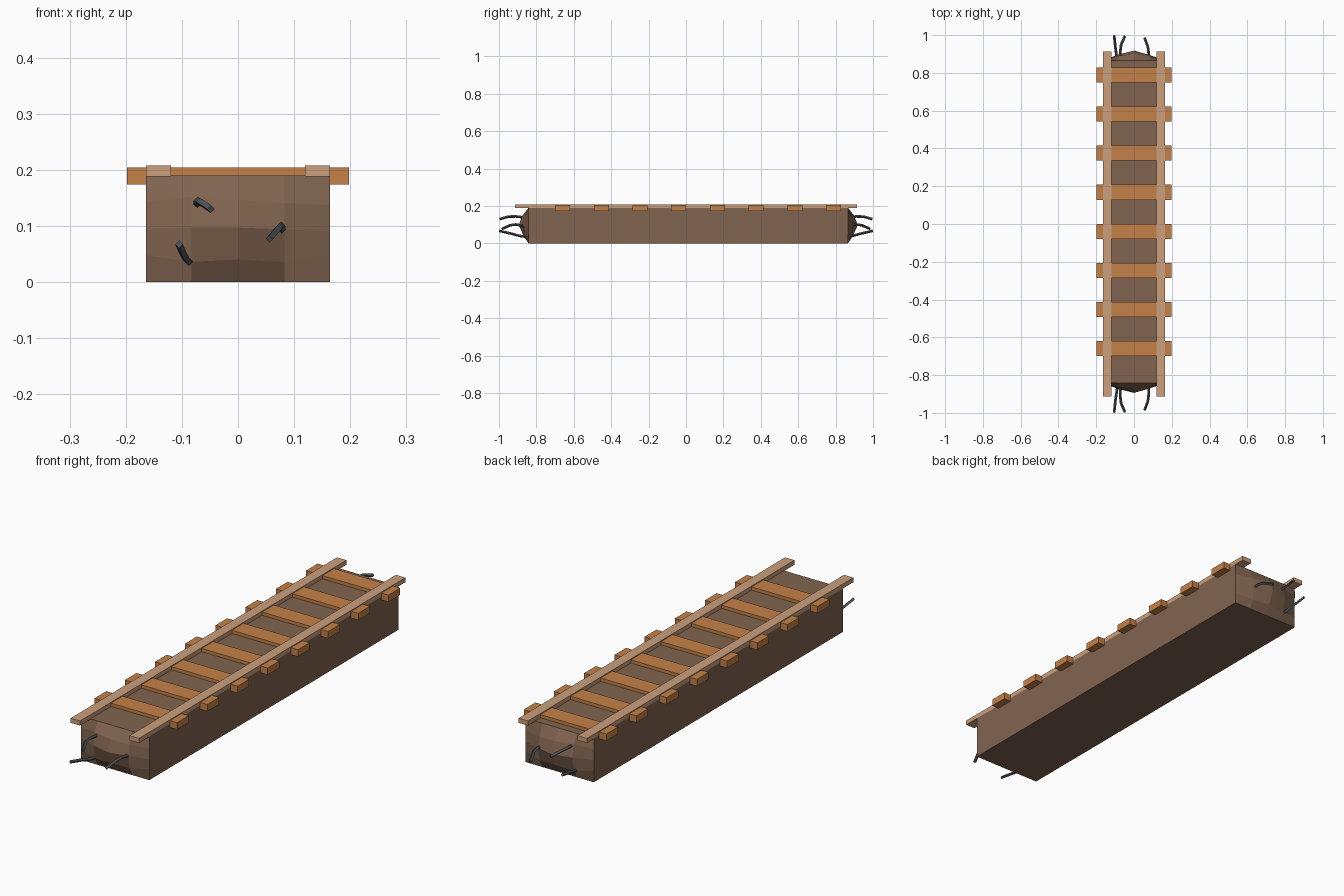
import bpy, bmesh

if "Cube" in bpy.data.objects:
    bpy.data.objects.remove(bpy.data.objects["Cube"])


def material(name, rgb):
    m = bpy.data.materials.new(name)
    m.diffuse_color = (*rgb, 1)
    m.use_nodes = True
    m.node_tree.nodes["Principled BSDF"].inputs["Base Color"].default_value = m.diffuse_color
    return m


EARTH = material("earth", (0.22, 0.127, 0.08))
WOOD = material("sleeper_wood", (0.55, 0.22, 0.065))
RAIL = material("pale_rail", (0.60, 0.35, 0.205))
STEEL = material("dark_steel", (0.08, 0.09, 0.10))


def finish(name, bm, mat):
    bmesh.ops.recalc_face_normals(bm, faces=bm.faces)
    me = bpy.data.meshes.new(name)
    bm.to_mesh(me)
    bm.free()
    me.materials.append(mat)
    ob = bpy.data.objects.new(name, me)
    bpy.context.collection.objects.link(ob)
    return ob


def box(name, lo, hi, mat):
    bm = bmesh.new()
    bmesh.ops.create_cube(bm, size=1)
    for v in bm.verts:
        for i in range(3):
            v.co[i] = (lo[i] + hi[i]) / 2 + v.co[i] * (hi[i] - lo[i])
    return finish(name, bm, mat)


# Broken-off bed: long block whose two ends are faceted, bulging grids
XS = (-0.164, -0.083, 0, 0.083, 0.164)
ZS = (
    (0, 0, 0, 0, 0),
    (0.048, 0.036, 0.040, 0.036, 0.048),
    (0.095, 0.097, 0.097, 0.094, 0.090),
    (0.143, 0.152, 0.147, 0.140, 0.138),
    (0.19, 0.19, 0.19, 0.19, 0.19),
)
BULGE = ((0.4, 0.5, 0.35), (0.6, 1.0, 0.55), (0.45, 0.65, 0.4))

bm = bmesh.new()
ends = []
for sign, base in ((-1, -0.842), (1, 0.866)):
    grid = []
    for r in range(5):
        row = []
        for c in range(5):
            inner = 0 < r < 4 and 0 < c < 4
            d = 0.052 * BULGE[r - 1][c - 1] if inner else 0
            row.append(bm.verts.new((XS[c], base + sign * d, ZS[r][c])))
        grid.append(row)
    for r in range(4):
        for c in range(4):
            bm.faces.new((grid[r][c], grid[r][c + 1],
                          grid[r + 1][c + 1], grid[r + 1][c]))
    border = (grid[0] + [grid[r][4] for r in range(1, 5)]
              + grid[4][3::-1] + [grid[r][0] for r in range(3, 0, -1)])
    ends.append(border)
a, b = ends
for i in range(len(a)):
    j = (i + 1) % len(a)
    bm.faces.new((a[i], a[j], b[j], b[i]))
bmesh.ops.dissolve_limit(bm, angle_limit=0.01, verts=bm.verts, edges=bm.edges)
finish("track_bed", bm, EARTH)

# Sleepers across the bed
for i in range(8):
    y = -0.66 + i * 0.207
    box(f"sleeper_{i + 1}", (-0.198, y - 0.04, 0.174),
        (0.198, y + 0.04, 0.204), WOOD)

# Flat rails
for side, x in (("left", -0.1415), ("right", 0.1415)):
    box(f"{side}_rail", (x - 0.0225, -0.913, 0.188),
        (x + 0.0225, 0.913, 0.208), RAIL)

# Bent bars poking out of both ends
BARS = (
    ((-0.072, 0.86, 0.138), (-0.073, 0.91, 0.144),
     (-0.068, 0.95, 0.143), (-0.048, 0.995, 0.130)),
    ((0.079, 0.85, 0.090), (0.077, 0.91, 0.101),
     (0.073, 0.94, 0.097), (0.056, 0.985, 0.077)),
    ((-0.086, 0.85, 0.035), (-0.092, 0.89, 0.040),
     (-0.098, 0.93, 0.051), (-0.105, 0.998, 0.067)),
)
for end, s in (("front", -1), ("back", 1)):
    for n, pts in enumerate(BARS):
        cu = bpy.data.curves.new(f"{end}_bar_{n + 1}", 'CURVE')
        cu.dimensions = '3D'
        cu.bevel_depth = 0.007
        cu.bevel_resolution = 0
        cu.use_fill_caps = True
        sp = cu.splines.new('POLY')
        sp.use_smooth = False
        sp.points.add(len(pts) - 1)
        for p, (x, y, z) in zip(sp.points, pts):
            p.co = (x, s * y, z, 1)
        cu.materials.append(STEEL)
        ob = bpy.data.objects.new(cu.name, cu)
        bpy.context.collection.objects.link(ob)
